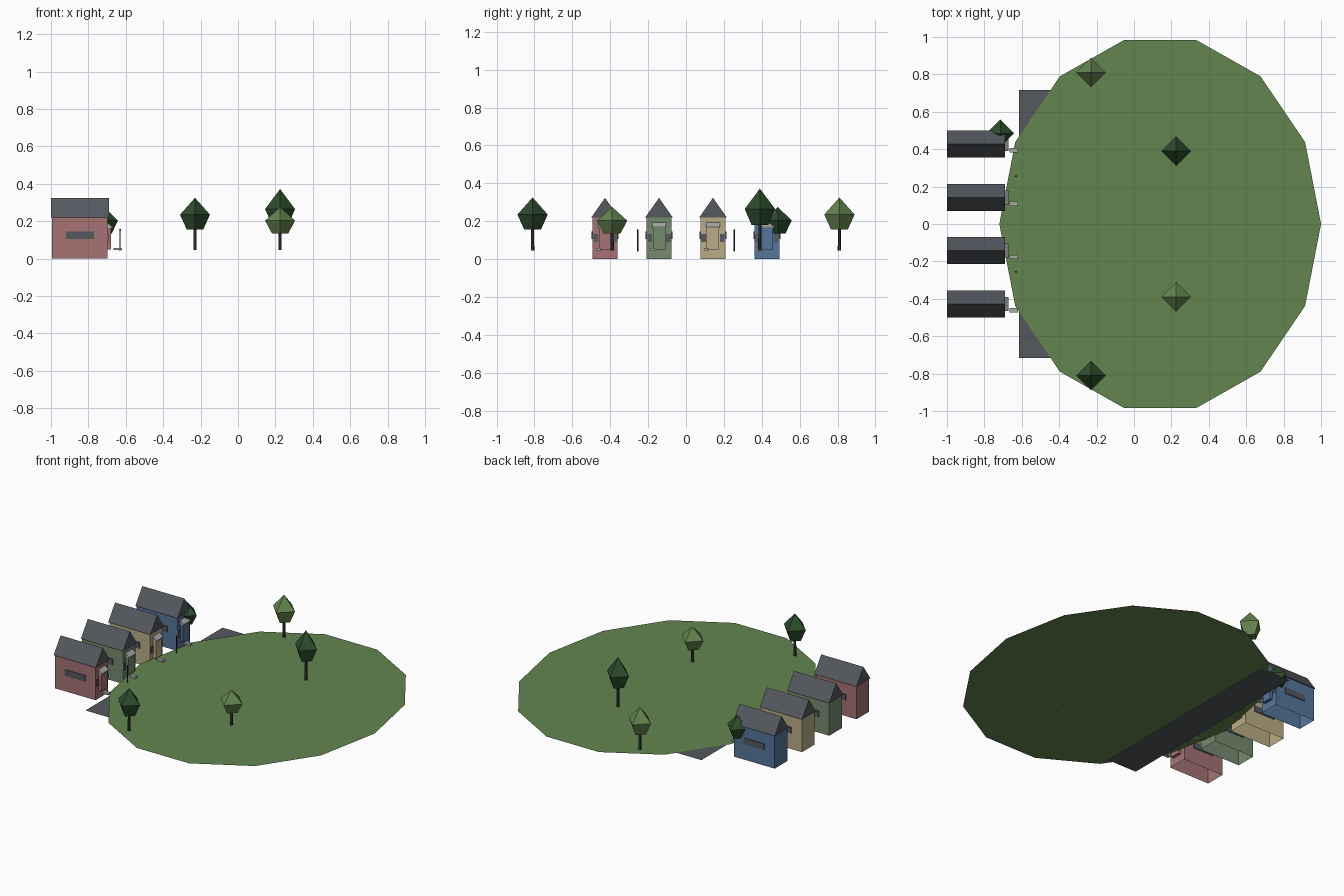
import bpy, bmesh, math
from mathutils import Matrix, Vector

cube = bpy.data.objects.get("Cube")
if cube:
    bpy.data.objects.remove(cube, do_unlink=True)


def material(name, *srgb):
    """Flat colour from sRGB values."""
    col = [((c + 0.055) / 1.055) ** 2.4 for c in srgb] + [1]
    m = bpy.data.materials.new(name)
    m.use_nodes = True
    m.diffuse_color = col
    bsdf = next(n for n in m.node_tree.nodes if n.type == 'BSDF_PRINCIPLED')
    bsdf.inputs["Base Color"].default_value = col
    bsdf.inputs["Roughness"].default_value = 0.9
    return m


GRASS = material("grass_green", 0.39, 0.52, 0.31)
PINE = material("dark_green", 0.18, 0.30, 0.18)
SLATE = material("slate_grey", 0.33, 0.345, 0.37)
TRUNK = material("dark_trunk", 0.22, 0.22, 0.23)
PALE = material("pale_grey", 0.66, 0.66, 0.64)
WALLS = [material("wall_red", 0.65, 0.45, 0.45), material("wall_green", 0.46, 0.55, 0.43),
         material("wall_tan", 0.73, 0.68, 0.53), material("wall_blue", 0.34, 0.46, 0.61)]


def finish(name, bm, mat):
    bmesh.ops.recalc_face_normals(bm, faces=bm.faces)
    me = bpy.data.meshes.new(name)
    bm.to_mesh(me)
    bm.free()
    me.materials.append(mat)
    ob = bpy.data.objects.new(name, me)
    bpy.context.collection.objects.link(ob)
    return ob


def box(name, mat, x, y, z, open_bottom=False):
    """Box from three (low, high) ranges."""
    bm = bmesh.new()
    bmesh.ops.create_cube(bm, size=1)
    for v in bm.verts:
        v.co = Vector(r[0] if c < 0 else r[1] for c, r in zip(v.co, (x, y, z)))
    if open_bottom:
        low = [f for f in bm.faces if all(v.co.z <= z[0] for v in f.verts)]
        bmesh.ops.delete(bm, geom=low, context='FACES_ONLY')
    return finish(name, bm, mat)


def prism(name, mat, profile, move):
    """Extrude a closed profile of 3D points by a vector."""
    bm = bmesh.new()
    face = bm.faces.new([bm.verts.new(p) for p in profile])
    out = bmesh.ops.extrude_face_region(bm, geom=[face], use_keep_orig=True)
    bmesh.ops.translate(bm, vec=move, verts=[g for g in out["geom"] if isinstance(g, bmesh.types.BMVert)])
    return finish(name, bm, mat)


def cone(name, mat, sides, r1, r2, at, z0, z1):
    bm = bmesh.new()
    bmesh.ops.create_cone(bm, cap_ends=True, segments=sides, radius1=r1, radius2=r2, depth=z1 - z0,
                          matrix=Matrix.Translation((at[0], at[1], (z0 + z1) / 2)))
    return finish(name, bm, mat)


# Oval lawn and the road under its edge
BASE = 0.045
bm = bmesh.new()
bm.faces.new([bm.verts.new((0.14 + 0.86 * math.cos(a), 1.01 * math.sin(a), BASE))
              for a in (i * math.tau / 14 for i in range(14))])
finish("lawn", bm, GRASS)
bm = bmesh.new()
bm.faces.new([bm.verts.new((x, y, 0.04))
              for x, y in ((-0.615, -0.717), (-0.395, -0.717), (-0.395, 0.717), (-0.615, 0.717))])
finish("road", bm, SLATE)


def house(i, yc, wall):
    n = f"house_{i}_"
    front = -0.698
    box(n + "walls", wall, (-0.995, front), (yc - 0.066, yc + 0.066), (0, 0.222), True)
    # Gabled roof
    prism(n + "roof", SLATE, [(-1, yc - 0.0725, 0.22), (-1, yc + 0.0725, 0.22), (-1, yc, 0.323)], (0.309, 0, 0))
    # Entrance bay with a sloping canopy
    box(n + "entrance", wall, (front, -0.678), (yc - 0.033, yc + 0.033), (0.05, 0.166))
    prism(n + "canopy", PALE, [(front, yc - 0.037, 0.192), (-0.672, yc - 0.037, 0.17),
                               (-0.672, yc - 0.037, 0.163), (front, yc - 0.037, 0.163)], (0, 0.074, 0))
    box(n + "doorstep", PALE, (-0.665, -0.62), (yc - 0.045, yc - 0.022), (BASE, 0.058))
    # Windows on both sides and beside the entrance
    for side, s in (("right", -1), ("left", 1)):
        box(n + side + "_window", SLATE, (-0.92, -0.77),
            sorted((yc + s * 0.064, yc + s * 0.071)), (0.105, 0.145))
        box(n + "front_window_" + side, SLATE, (front - 0.002, front + 0.005),
            sorted((yc + s * 0.037, yc + s * 0.062)), (0.09, 0.133))


for i, wall in enumerate(WALLS):
    house(i + 1, (i - 1.5) * 0.285, wall)

# Street lamps
for side, y in (("right", -0.255), ("left", 0.255)):
    cone("lamp_post_" + side, TRUNK, 6, 0.003, 0.003, (-0.63, y), 0.04, 0.15)
    cone("lamp_head_" + side, TRUNK, 6, 0.004, 0.006, (-0.63, y), 0.15, 0.157)


def tree(name, mat, x, y, r, low, mid, top):
    cone(name + "_trunk", TRUNK, 6, 0.009, 0.008, (x, y), BASE, low + 0.01)
    # Four-sided crown lofted from two rings to a point
    bm = bmesh.new()
    rings = [[bm.verts.new((x + q * math.cos(a), y + q * math.sin(a), z))
              for a in (k * math.pi / 2 for k in range(4))] for q, z in ((r * 0.55, low), (r, mid))]
    tip = bm.verts.new((x, y, top))
    bm.faces.new(rings[0])
    for k in range(4):
        j = (k + 1) % 4
        bm.faces.new((rings[0][k], rings[0][j], rings[1][j], rings[1][k]))
        bm.faces.new((rings[1][k], rings[1][j], tip))
    finish(name + "_crown", bm, mat)


tree("front_tree", PINE, -0.23, -0.81, 0.08, 0.155, 0.235, 0.325)
tree("back_tree", GRASS, -0.23, 0.81, 0.08, 0.155, 0.235, 0.325)
tree("tall_tree", PINE, 0.225, 0.39, 0.08, 0.18, 0.265, 0.372)
tree("short_tree", GRASS, 0.225, -0.39, 0.08, 0.135, 0.203, 0.275)
tree("garden_tree", PINE, -0.715, 0.485, 0.073, 0.135, 0.203, 0.275)
